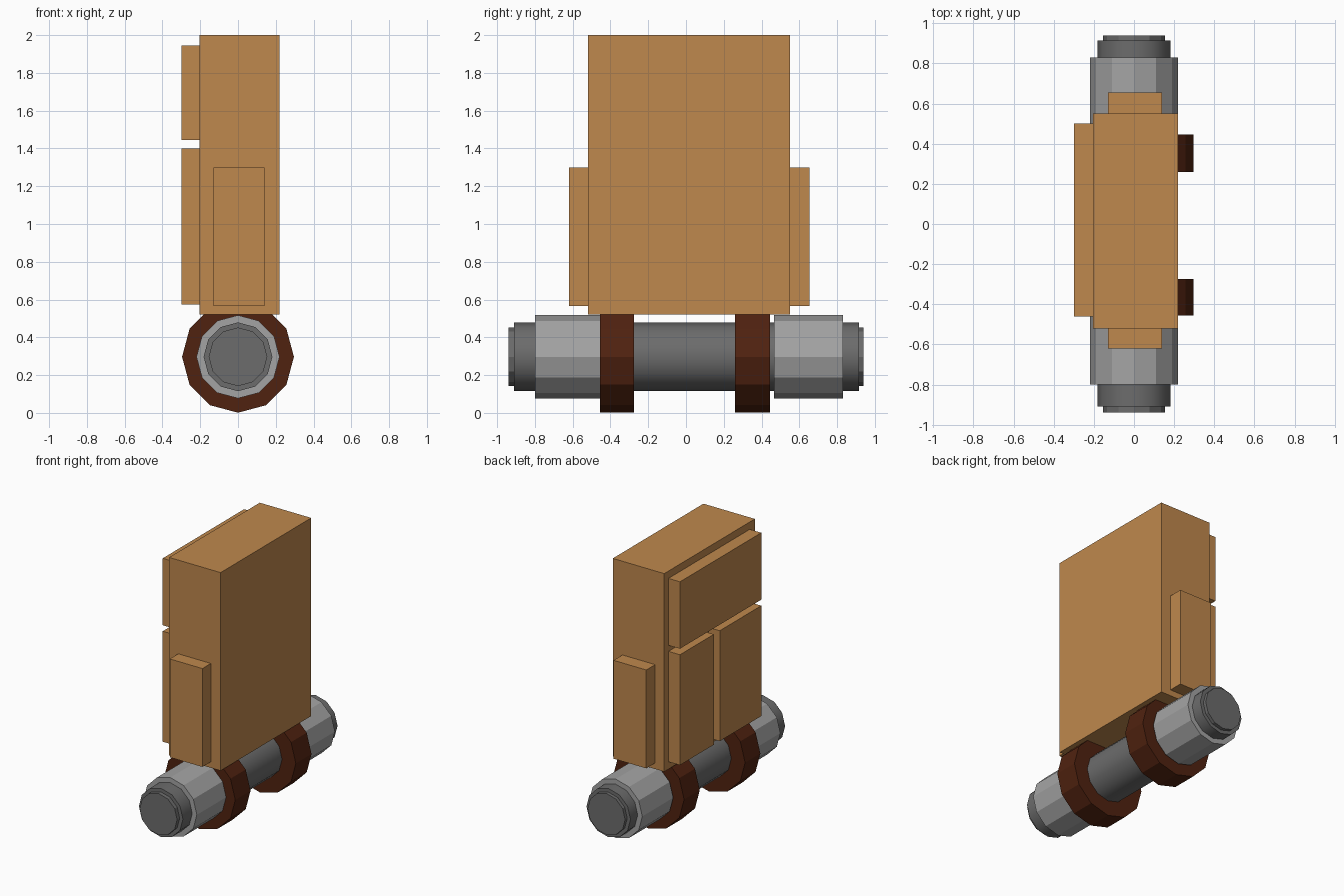
import bpy
import math

cube = bpy.data.objects.get("Cube")
if cube:
    bpy.data.objects.remove(cube, do_unlink=True)


def material(name, rgb):
    m = bpy.data.materials.new(name)
    m.use_nodes = True
    colour = (*rgb, 1)
    m.diffuse_color = colour
    bsdf = m.node_tree.nodes["Principled BSDF"]
    bsdf.inputs["Base Color"].default_value = colour
    bsdf.inputs["Roughness"].default_value = 0.8
    return m


tan = material("tan canvas", (0.52, 0.246, 0.074))
brown = material("dark brown leather", (0.08, 0.016, 0.005))
light_grey = material("light grey", (0.37, 0.37, 0.37))
dark_grey = material("dark grey", (0.15, 0.15, 0.15))

AXIS_Z = 0.297  # height of the roll under the pack


def box(name, x, y, z, mat):
    """Box from its (low, high) extents on each axis."""
    ranges = (x, y, z)
    bpy.ops.mesh.primitive_cube_add(size=1, location=[sum(r) / 2 for r in ranges])
    ob = bpy.context.object
    ob.name = name
    ob.scale = [r[1] - r[0] for r in ranges]
    bpy.ops.object.transform_apply(location=False, rotation=False, scale=True)
    ob.data.materials.append(mat)
    return ob


def drum(name, y0, y1, radius, mat, smooth=False):
    """Twelve-sided cylinder along y, with a corner pointing straight down."""
    bpy.ops.mesh.primitive_cylinder_add(
        vertices=12, radius=radius, depth=y1 - y0,
        location=(0, (y0 + y1) / 2, AXIS_Z), rotation=(math.pi / 2, 0, 0))
    ob = bpy.context.object
    ob.name = name
    ob.data.materials.append(mat)
    if smooth:
        bpy.ops.object.shade_smooth_by_angle(angle=math.radians(35))
    return ob


# Main bag
box("bag_body", (-0.205, 0.22), (-0.52, 0.55), (0.52, 2.0), tan)

# Pockets on the outer face: one wide above two narrow
outer = (-0.30, -0.20)
box("upper_pocket", outer, (-0.46, 0.50), (1.445, 1.945), tan)
box("lower_pocket_front", outer, (-0.46, 0.03), (0.575, 1.40), tan)
box("lower_pocket_back", outer, (0.10, 0.50), (0.575, 1.40), tan)

# Pockets on the two narrow ends
box("end_pocket_front", (-0.13, 0.14), (-0.62, -0.51), (0.565, 1.30), tan)
box("end_pocket_back", (-0.13, 0.14), (0.54, 0.655), (0.565, 1.30), tan)

# Roll: inner core, stepped tips, outer sleeves and straps
drum("roll_core", -0.91, 0.915, 0.182, dark_grey, smooth=True)
drum("roll_tip", -0.94, 0.94, 0.155, dark_grey)
for side, sleeve, strap in (
        ("front", (-0.80, -0.45), (-0.455, -0.275)),
        ("back", (0.465, 0.83), (0.26, 0.445))):
    drum("roll_sleeve_" + side, *sleeve, 0.22, light_grey)
    drum("strap_" + side, *strap, 0.296, brown)
